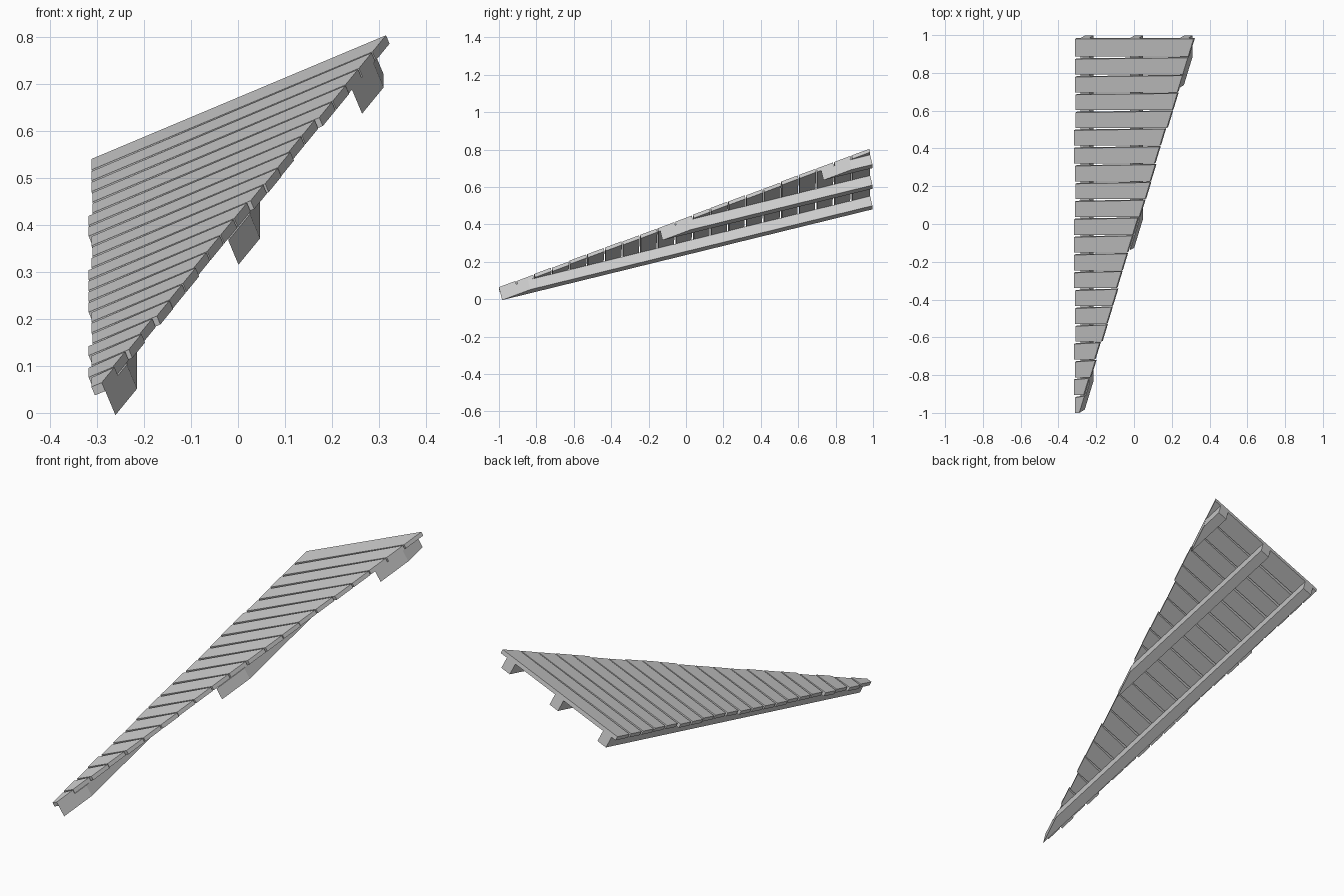
import bpy
import random
from mathutils import Vector

random.seed(4)
cube = bpy.data.objects.get("Cube")
if cube:
    bpy.data.objects.remove(cube)

SLOPE_X, SLOPE_Y = 0.42, 0.245
NORMAL = Vector((-SLOPE_X, -SLOPE_Y, 1)).normalized()
LEFT, FRONT, BACK = -0.312, -1.0, 0.98
THICK, DEPTH = 0.02, 0.077

wood = bpy.data.materials.new("plain grey")
wood.use_nodes = True
wood.diffuse_color = (0.6, 0.6, 0.6, 1)
wood.node_tree.nodes["Principled BSDF"].inputs["Base Color"].default_value = (0.6, 0.6, 0.6, 1)


def on_deck(x, y, depth):
    """Point on the tilted deck plane, pushed down along its normal."""
    z = 0.054 + SLOPE_X * (x + 0.315) + SLOPE_Y * (y + 1)
    return Vector((x, y, z)) - NORMAL * depth


def slanted_x(y):
    """Slanted edge of the triangular deck."""
    return -0.29 + 0.605 * (y - FRONT) / (BACK - FRONT)


def slanted_y(x):
    return FRONT + (x + 0.29) / 0.605 * (BACK - FRONT)


def slab(name, outline, top, bottom):
    """Prism over a counter-clockwise outline, square to the deck."""
    n = len(outline)
    verts = [on_deck(x, y, d) for d in (top, bottom) for x, y in outline]
    faces = [tuple(range(n)), tuple(reversed(range(n, 2 * n)))]
    faces += [(i, i + n, (i + 1) % n + n, (i + 1) % n) for i in range(n)]
    mesh = bpy.data.meshes.new(name)
    mesh.from_pydata(verts, [], faces)
    mesh.materials.append(wood)
    bpy.context.collection.objects.link(bpy.data.objects.new(name, mesh))


# Planks, slightly staggered, with gaps that narrow toward the slanted edge
COUNT = 21
pitch = (BACK - FRONT) / COUNT
for i in range(COUNT):
    y0, y1 = FRONT + i * pitch, FRONT + (i + 1) * pitch
    shift = 0 if i in (0, COUNT - 1) else random.choice((-0.006, 0, 0.002))
    wide = 0 if i == COUNT - 1 else 0.013
    narrow = 0 if i == COUNT - 1 else 0.006
    slab(f"plank_{i + 1}", [
        (LEFT + shift, y0),
        (slanted_x(y0) + shift, y0),
        (slanted_x(y1 - narrow) + shift, y1 - narrow),
        (LEFT + shift, y1 - wide)], 0, THICK)

# Joists under the deck, cut to the slanted edge at the front
for side, x in (("right", -0.29), ("middle", -0.028), ("left", 0.235)):
    x2 = x + 0.046
    slab(f"{side}_joist", [
        (x, slanted_y(x)), (x2, slanted_y(x2)), (x2, BACK), (x, BACK)],
        THICK, DEPTH)
